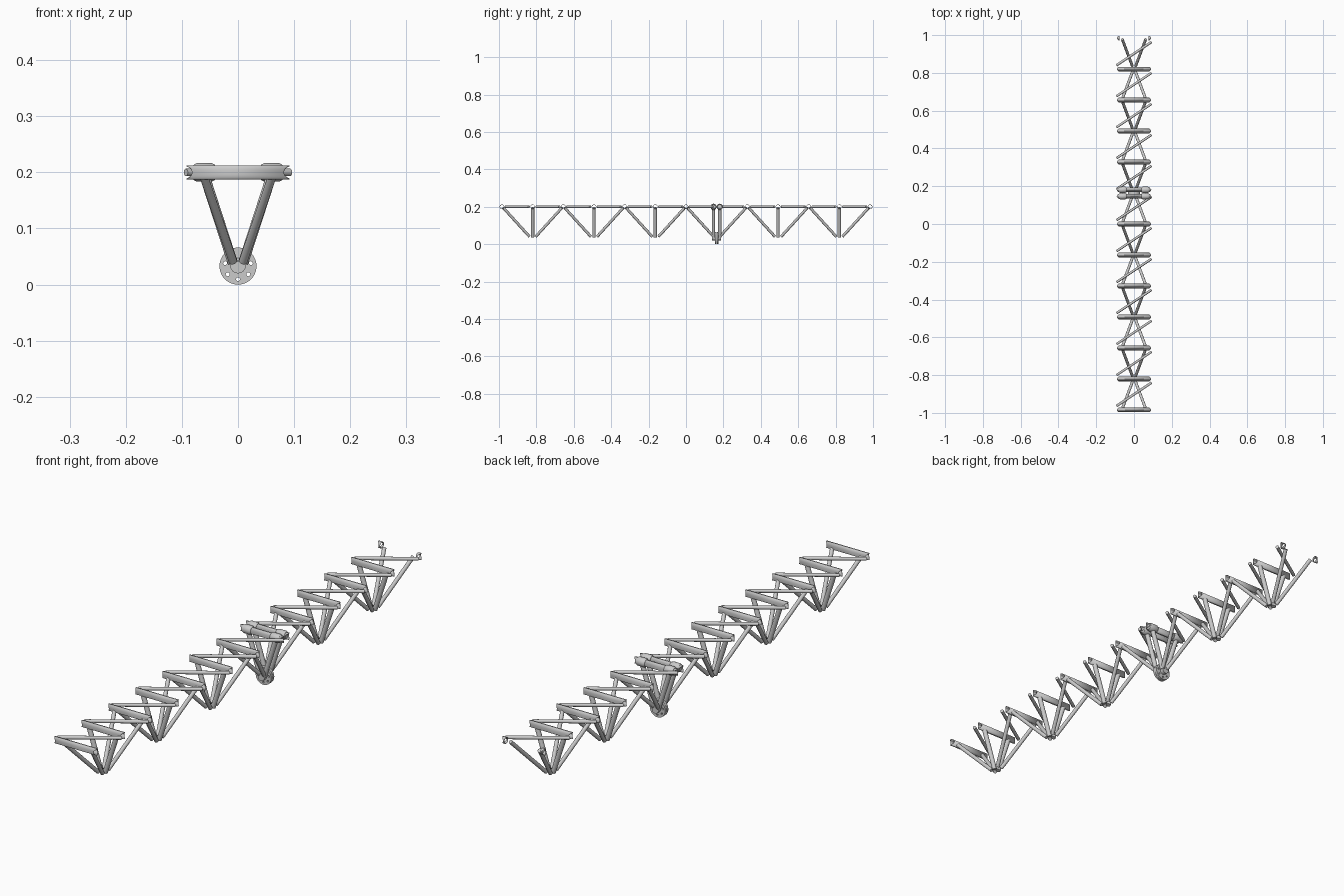
import bpy, bmesh
from math import pi, sin, cos, sqrt
from mathutils import Vector

if "Cube" in bpy.data.objects:
    bpy.data.objects.remove(bpy.data.objects["Cube"])

P = 0.164          # bay length
TOP = 0.2          # height of the top cross bars
J = 1              # node index of the bolted joint
R_BAR = 0.0125


def finish(name, bm):
    me = bpy.data.meshes.new(name)
    bmesh.ops.recalc_face_normals(bm, faces=bm.faces)
    bm.to_mesh(me)
    bm.free()
    ob = bpy.data.objects.new(name, me)
    bpy.context.collection.objects.link(ob)
    smooth(ob)
    return ob


def smooth(ob):
    bpy.ops.object.select_all(action='DESELECT')
    ob.select_set(True)
    bpy.context.view_layer.objects.active = ob
    bpy.ops.object.shade_smooth_by_angle()


def lathe(name, a, b, profile, n=24):
    """Solid of revolution from a to b; profile = (fraction, radius)."""
    a, b = Vector(a), Vector(b)
    q = (b - a).to_track_quat('Z', 'Y')
    bm = bmesh.new()
    rings = []
    for t, r in profile:
        c = a.lerp(b, t)
        rings.append([bm.verts.new(c + q @ Vector((r * cos(2 * pi * i / n), r * sin(2 * pi * i / n), 0)))
                      for i in range(n)])
    for u, v in zip(rings, rings[1:]):
        for i in range(n):
            k = (i + 1) % n
            bm.faces.new((u[i], u[k], v[k], v[i]))
    bm.faces.new(rings[0])
    bm.faces.new(rings[-1])
    return finish(name, bm)


def rod(name, a, b, r, n=24):
    return lathe(name, a, b, [(0, r), (1, r)], n)


def coped_tube(name, y, x0, x1, n=32):
    """Hollow bar along x whose outer ends are saddle cut."""
    bm = bmesh.new()

    def ring(x):
        out = []
        for i in range(n):
            z = R_BAR * sin(2 * pi * i / n)
            cut = 0.013 - sqrt(0.013 ** 2 - z * z)
            xx = x + (cut if x > 0 else -cut) if abs(x) > 0.079 else x
            out.append(bm.verts.new((xx, y + R_BAR * cos(2 * pi * i / n), TOP + z)))
        return out
    a, b = ring(x0), ring(x1)
    for i in range(n):
        k = (i + 1) % n
        bm.faces.new((a[i], a[k], b[k], b[i]))
    ob = finish(name, bm)
    m = ob.modifiers.new('wall', 'SOLIDIFY')
    m.thickness = 0.002
    return ob


# cross bars, and the cut stubs left at the open end
for i in range(-6, 6):
    if i != J:
        coped_tube('cross_bar', i * P, -0.082, 0.082)
for s in (-1, 1):
    coped_tube('end_stub', 6 * P, s * 0.0765, s * 0.082)

# flat bracing in the top plane
for i in range(-6, 6):
    y = i * P
    rod('top_brace', (-0.093, y + 0.02, TOP), (0.093, y + P - 0.02, TOP), 0.0065)

# side lacing: two upright legs and four slanted legs per lower node
for i in range(-5, 6, 2):
    y = i * P
    for s in (-1, 1):
        for d in (-1, 1):
            rod('slanted_leg', (s * 0.009, y + d * 0.017, 0.041),
                (s * 0.062, y + d * 0.158, 0.196), 0.0075)
        if i != J:
            rod('upright_leg', (s * 0.009, y, 0.038), (s * 0.06, y, 0.195), 0.009)

# bolted joint: doubled bar, legs, clamp sleeves and clamp bolts
YJ = J * P
for d in (-1, 1):
    y = YJ + d * 0.017
    coped_tube('joint_bar', y, -0.082, 0.082)
    for s in (-1, 1):
        rod('joint_leg', (s * 0.009, y, 0.038), (s * 0.06, y, 0.195), 0.009)
        lathe('clamp_sleeve', (s * 0.041, y, TOP), (s * 0.079, y, TOP),
              [(0, 0.0135), (0.15, 0.0165), (0.85, 0.0165), (1, 0.0135)])
    rod('chord_socket', (0, YJ + d * 0.009, 0.034), (0, YJ + d * 0.024, 0.034), 0.014)
for s in (-1, 1):
    rod('clamp_bolt', (s * 0.06, YJ - 0.02, TOP), (s * 0.06, YJ + 0.02, TOP), 0.005, 12)


# drilled flange discs at the foot of the joint
def flange(y):
    cu = bpy.data.curves.new('joint_flange', 'CURVE')
    cu.dimensions, cu.fill_mode, cu.extrude = '2D', 'BOTH', 0.0045

    def circle(cx, cy, r, n):
        sp = cu.splines.new('POLY')
        sp.points.add(n - 1)
        for i, p in enumerate(sp.points):
            p.co = (cx + r * cos(2 * pi * i / n), cy + r * sin(2 * pi * i / n), 0, 1)
        sp.use_cyclic_u = True
    circle(0, 0, 0.033, 48)
    for k in range(7):
        a = -pi / 2 + 2 * pi * k / 7
        circle(0.0235 * cos(a), 0.0235 * sin(a), 0.0035, 12)
    ob = bpy.data.objects.new('joint_flange', cu)
    bpy.context.collection.objects.link(ob)
    ob.location = (0, y, 0.033)
    ob.rotation_euler = (pi / 2, 0, 0)
    bpy.ops.object.select_all(action='DESELECT')
    ob.select_set(True)
    bpy.context.view_layer.objects.active = ob
    bpy.ops.object.convert(target='MESH')
    smooth(bpy.context.view_layer.objects.active)


for d in (-1, 1):
    flange(YJ + d * 0.005)
